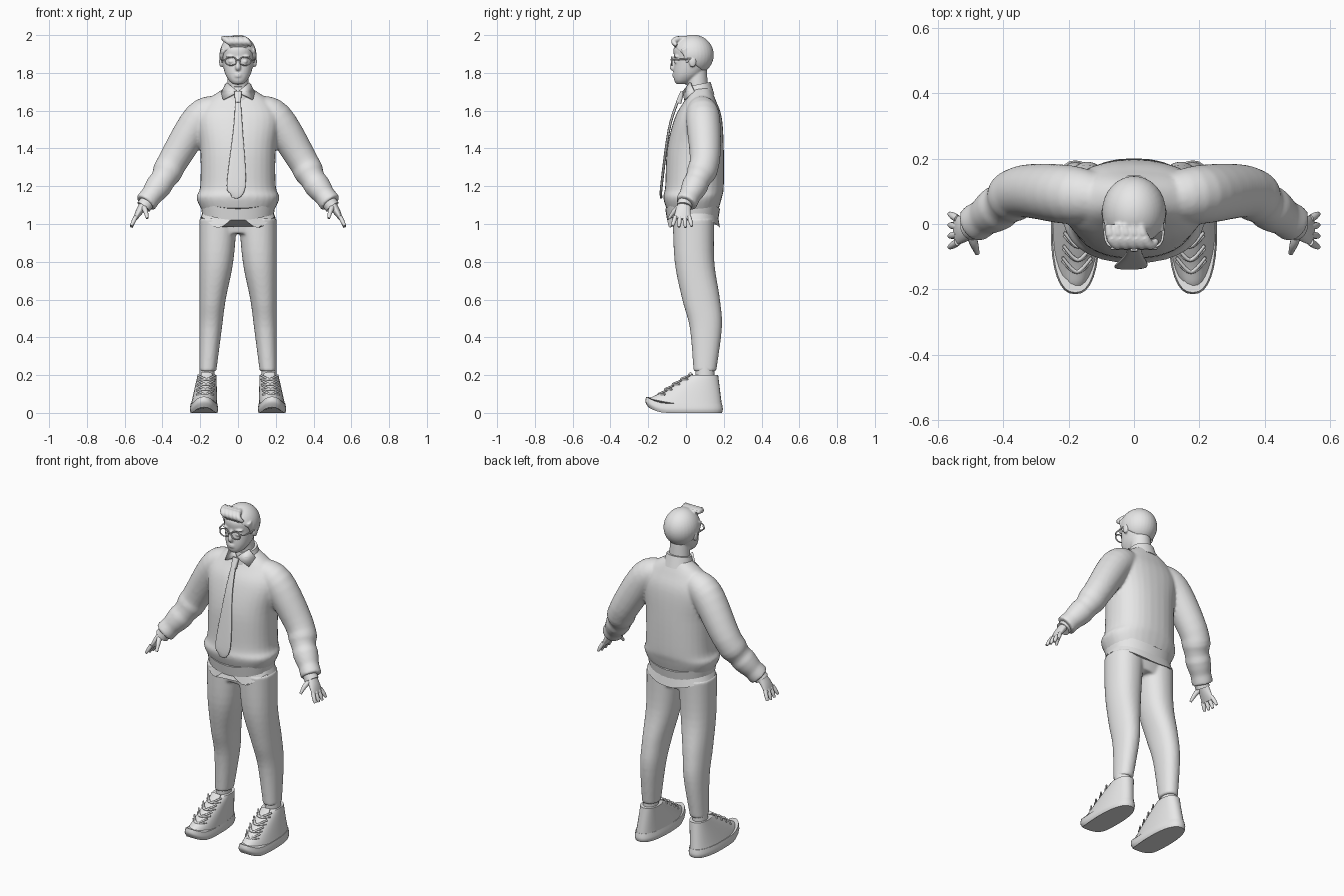
import bpy, bmesh
from math import sin, cos, pi, radians
from mathutils import Vector, Matrix

cube = bpy.data.objects.get("Cube")
if cube:
    bpy.data.objects.remove(cube, do_unlink=True)

grey = bpy.data.materials.new("light_grey")
grey.use_nodes = True
grey.diffuse_color = (.8, .8, .8, 1)
grey.node_tree.nodes["Principled BSDF"].inputs["Base Color"].default_value = grey.diffuse_color

BOTH = (1, -1)
SINGLE = (1,)
UP, BACK = Vector((0, 0, 1)), Vector((0, 1, 0))


def level(z, wide, front, back, x=0):
    """Horizontal section given by its front and back limits."""
    return Vector((x, (front + back) / 2, z, wide, (back - front) / 2))


def section(x, y, z, wide, deep=None):
    """Section of a limb, across its path."""
    return Vector((x, y, z, wide, deep or wide))


def spline(keys, steps=5):
    """Smooth run of sections through the key sections."""
    ends = [keys[0], *keys, keys[-1]]
    run = []
    for a, b, c, d in zip(ends, ends[1:], ends[2:], ends[3:]):
        for i in range(steps):
            t = i / steps
            run.append(b + ((c - a) * t + (a * 2 - b * 5 + c * 4 - d) * t ** 2
                            + (b * 3 - a - c * 3 + d) * t ** 3) / 2)
    return run + [keys[-1]]


def loft(bm, keys, sides=SINGLE, flat=False, square=2, count=32, warp=None, swell=None):
    """Skin a closed tube; flat keeps sections horizontal, square fills out their corners."""
    run = spline(keys)
    for side in sides:
        loops = []
        for i, ring in enumerate(run):
            before, after = run[max(i - 1, 0)], run[min(i + 1, len(run) - 1)]
            along = UP if flat else (Vector(after[:3]) - Vector(before[:3])).normalized()
            ref = UP if abs(along.y) > .9 else BACK
            deep = (ref - along * ref.dot(along)).normalized()
            wide = deep.cross(along)
            grow = swell(ring.z) if swell else 1
            loop = []
            for k in range(count):
                angle = k / count * 2 * pi
                c, s = [abs(f) ** (2 / square) * (1 if f > 0 else -1) for f in (cos(angle), sin(angle))]
                point = Vector(ring[:3]) + (wide * ring[3] * c + deep * ring[4] * s) * grow
                if warp:
                    point.z += warp(point)
                point.x *= side
                loop.append(bm.verts.new(point))
            loops.append(loop)
        for low, high in zip(loops, loops[1:]):
            for k in range(count):
                bm.faces.new((low[k - 1], low[k], high[k], high[k - 1]))
        bm.faces.new(loops[0])
        bm.faces.new(loops[-1])


def ball(bm, centre, radii, sides=SINGLE):
    for side in sides:
        place = Matrix.Translation((centre[0] * side, *centre[1:])) @ Matrix.Diagonal((*radii, 1))
        bmesh.ops.create_uvsphere(bm, u_segments=32, v_segments=24, radius=1, matrix=place)


def dress(ob):
    ob.data.materials.append(grey)
    for face in ob.data.polygons:
        face.use_smooth = True
    ob.data.set_sharp_from_angle(angle=radians(50))


def finish(name, bm, voxel=None):
    """Make the object, fusing its pieces if a voxel size is given."""
    bmesh.ops.recalc_face_normals(bm, faces=bm.faces[:])
    mesh = bpy.data.meshes.new(name)
    bm.to_mesh(mesh)
    bm.free()
    ob = bpy.data.objects.new(name, mesh)
    bpy.context.collection.objects.link(ob)
    dress(ob)
    if voxel:
        fuse = ob.modifiers.new("fuse", 'REMESH')
        fuse.mode, fuse.voxel_size, fuse.use_smooth_shade = 'VOXEL', voxel, True
        soften = ob.modifiers.new("soften", 'SMOOTH')
        soften.factor, soften.iterations = .5, 3
    return ob


def part(name, *keys, **options):
    bm = bmesh.new()
    loft(bm, keys, **options)
    return finish(name, bm)


# Sweater: torso and creased sleeves fused
def sleeve_folds(z):
    return 1 + .06 * sin(z * 75) if z < 1.3 else 1


bm = bmesh.new()
loft(bm, [level(z=1.07, wide=.19, front=-.1, back=.17),
          level(z=1.14, wide=.22, front=-.12, back=.19),
          level(z=1.2, wide=.2, front=-.11, back=.2),
          level(z=1.4, wide=.2, front=-.1, back=.2),
          level(z=1.56, wide=.22, front=-.06, back=.19),
          level(z=1.65, wide=.17, front=-.01, back=.16),
          level(z=1.72, wide=.07, front=.03, back=.13)], flat=True, square=2.3)
loft(bm, [section(x=.1, y=.08, z=1.61, wide=.07),
          section(x=.2, y=.09, z=1.56, wide=.09),
          section(x=.34, y=.1, z=1.34, wide=.08),
          section(x=.4, y=.06, z=1.23, wide=.07),
          section(x=.49, y=0, z=1.11, wide=.055)], sides=BOTH, swell=sleeve_folds)
finish("sweater", bm, voxel=.009)


# Ribbed hem dips in the middle; the shirt tail has two points in front and a curve behind
def hem_dip(point):
    return -.04 * cos(point.x * 7)


def tail_dip(point):
    return -.06 * (sin(point.x * 15) ** 2 if point.y < 0 else cos(point.x * 7))


part("sweater_hem", level(z=1.06, wide=.19, front=-.1, back=.17),
     level(z=1.12, wide=.2, front=-.11, back=.18), flat=True, square=2.3, warp=hem_dip)
part("shirt_tail", level(z=1.04, wide=.2, front=-.1, back=.18),
     level(z=1.1, wide=.18, front=-.09, back=.17), flat=True, square=2.3, count=48, warp=tail_dip)
part("shirt_cuffs", section(x=.47, y=0, z=1.13, wide=.04),
     section(x=.5, y=-.01, z=1.09, wide=.04), sides=BOTH)


# Shirt collar, higher at the nape, with pointed wings
def collar_slope(point):
    return (point.y - .07) / 5


part("shirt_collar", level(z=1.67, wide=.09, front=-.01, back=.15),
     level(z=1.74, wide=.07, front=0, back=.13), flat=True, warp=collar_slope)
bm = bmesh.new()
for side in BOTH:
    corners = (0, -.02, 1.7), (.06, .02, 1.75), (.09, .04, 1.7), (.08, -.01, 1.66)
    bm.faces.new([bm.verts.new((x * side, y, z)) for x, y, z in corners])
finish("collar_wings", bm).modifiers.new("thickness", 'SOLIDIFY').thickness = .01

# Tie
part("tie_knot", section(x=0, y=-.02, z=1.7, wide=.02, deep=.01),
     section(x=0, y=-.04, z=1.64, wide=.015), square=3)
part("tie_blade", section(x=0, y=-.04, z=1.66, wide=.014, deep=.007),
     section(x=0, y=-.09, z=1.5, wide=.025, deep=.007),
     section(x=-.01, y=-.13, z=1.2, wide=.05, deep=.007),
     section(x=-.03, y=-.13, z=1.14, wide=.005), square=3)


# Trousers: hips and legs fused, the outer seam nearly straight
def leg(z, wide, front, back):
    return level(z, wide, front, back, x=.205 - wide)


bm = bmesh.new()
loft(bm, [level(z=.95, wide=.15, front=-.05, back=.13),
          level(z=1.07, wide=.19, front=-.07, back=.16)], flat=True, square=2.4)
loft(bm, [leg(z=1.03, wide=.1, front=-.07, back=.15),
          leg(z=.8, wide=.09, front=-.06, back=.15),
          leg(z=.6, wide=.07, front=-.02, back=.18),
          leg(z=.45, wide=.06, front=.02, back=.19),
          leg(z=.22, wide=.045, front=.04, back=.16)], sides=BOTH, flat=True, square=2.2)
finish("trousers", bm, voxel=.009)
part("socks", leg(z=.15, wide=.04, front=.05, back=.15),
     leg(z=.25, wide=.04, front=.05, back=.15), sides=BOTH, flat=True)


# High-top shoes: the instep rises from toe to ankle by rule
def toe_spring(point):
    return 3 * min(0, point.y + .1) ** 2


def instep(rise):
    return .22 * rise ** 1.3 - .2


part("shoe_soles", level(z=0, wide=.07, front=-.2, back=.19, x=.18),
     level(z=.02, wide=.075, front=-.215, back=.195, x=.18),
     level(z=.05, wide=.07, front=-.21, back=.19, x=.18),
     sides=BOTH, flat=True, square=2.4, warp=toe_spring)
rises = [i / 6 for i in range(7)]
part("shoe_uppers", *[level(z=.04 + .16 * r, wide=.07 - .02 * r, front=instep(r),
                            back=.19 - .02 * r, x=.18 - .016 * r) for r in rises],
     sides=BOTH, flat=True, square=2.3, warp=toe_spring)
part("shoe_tongues", section(x=.17, y=-.03, z=.14, wide=.03, deep=.01),
     section(x=.165, y=.03, z=.21, wide=.03, deep=.01), sides=BOTH)
bm = bmesh.new()
for r in rises[2:-1]:
    x, y, z = .18 - .016 * r, instep(r), .045 + .16 * r
    for way in BOTH:
        loft(bm, [section(x - way * .045, y + .035, z, wide=.005), section(x, y, z, wide=.006),
                  section(x + way * .045, y + .045, z + .02, wide=.005)], sides=BOTH, count=8)
finish("shoe_laces", bm)

# Hands
bm = bmesh.new()
loft(bm, [section(x=.48, y=0, z=1.13, wide=.025, deep=.03),
          section(x=.52, y=-.015, z=1.07, wide=.02, deep=.04),
          section(x=.545, y=-.02, z=1.025, wide=.01, deep=.045)], sides=BOTH)
for finger in (-1.5, -.5, .5, 1.5):
    y, tip = -.02 + finger * .024, .98 + abs(finger - .2) * .006
    loft(bm, [section(.54, y, 1.04, wide=.011), section(.555, y + finger * .006, 1.01, wide=.011),
              section(.565, y + finger * .01, tip, wide=.007)], sides=BOTH, count=12)
loft(bm, [section(x=.505, y=-.02, z=1.1, wide=.015), section(x=.49, y=-.06, z=1.07, wide=.013),
          section(x=.48, y=-.09, z=1.03, wide=.007)], sides=BOTH, count=12)
finish("hands", bm)

# Head, neck and face
bm = bmesh.new()
loft(bm, [level(z=1.66, wide=.06, front=.01, back=.12),
          level(z=1.82, wide=.055, front=0, back=.11)], flat=True)
loft(bm, [level(z=1.74, wide=.025, front=-.05, back=0),
          level(z=1.76, wide=.048, front=-.062, back=.04),
          level(z=1.8, wide=.07, front=-.066, back=.09),
          level(z=1.87, wide=.084, front=-.062, back=.13),
          level(z=1.93, wide=.085, front=-.065, back=.14),
          level(z=1.98, wide=.05, front=-.03, back=.1)], flat=True, square=2.2)
loft(bm, [section(x=0, y=-.06, z=1.88, wide=.008), section(x=0, y=-.073, z=1.83, wide=.014),
          section(x=0, y=-.06, z=1.82, wide=.01)])
ball(bm, (.035, -.05, 1.886), (.03, .014, .008), sides=BOTH)
ball(bm, (.035, -.05, 1.86), (.016, .013, .011), sides=BOTH)
for lip in (1.782, 1.793):
    ball(bm, (0, -.06, lip), (.022, .012, .006))
ball(bm, (.09, .035, 1.86), (.01, .02, .03), sides=BOTH)
finish("head", bm, voxel=.005)

# Hair: cap trimmed along a slanted hairline, with swept locks and sideburns
bm = bmesh.new()
ball(bm, (0, .037, 1.895), (.098, .11, .107))
cut = bmesh.ops.bisect_plane(bm, geom=bm.verts[:] + bm.edges[:] + bm.faces[:], clear_inner=True,
                             plane_co=(0, -.07, 1.945), plane_no=(0, .65, .76))
hairline = [e for e in cut["geom_cut"] if isinstance(e, bmesh.types.BMEdge)]
bmesh.ops.holes_fill(bm, edges=hairline, sides=0)
for lock in range(5):
    x = .05 - lock * .025
    loft(bm, [section(x + .02, -.05, 1.945, wide=.01), section(x, -.065, 1.965, wide=.015),
              section(x - .02, -.04, 1.98, wide=.017), section(x - .03, 0, 1.985, wide=.01)], count=12)
loft(bm, [section(x=.085, y=-.01, z=1.93, wide=.008, deep=.018),
          section(x=.084, y=.01, z=1.855, wide=.005, deep=.01)], sides=BOTH)
finish("hair", bm, voxel=.005)

# Glasses
for side, name in zip(BOTH, ("left_glasses_rim", "right_glasses_rim")):
    bpy.ops.mesh.primitive_torus_add(major_radius=.03, minor_radius=.004, minor_segments=8,
                                     location=(side * .038, -.075, 1.862), rotation=(pi / 2, 0, 0))
    rim = bpy.context.object
    rim.name, rim.scale.y = name, .75
    dress(rim)
part("glasses_bridge", section(x=-.01, y=-.08, z=1.87, wide=.004),
     section(x=.01, y=-.08, z=1.87, wide=.004), count=8)
part("glasses_temples", section(x=.066, y=-.07, z=1.87, wide=.004),
     section(x=.086, y=-.05, z=1.87, wide=.004),
     section(x=.094, y=.03, z=1.875, wide=.004), sides=BOTH, count=8)
